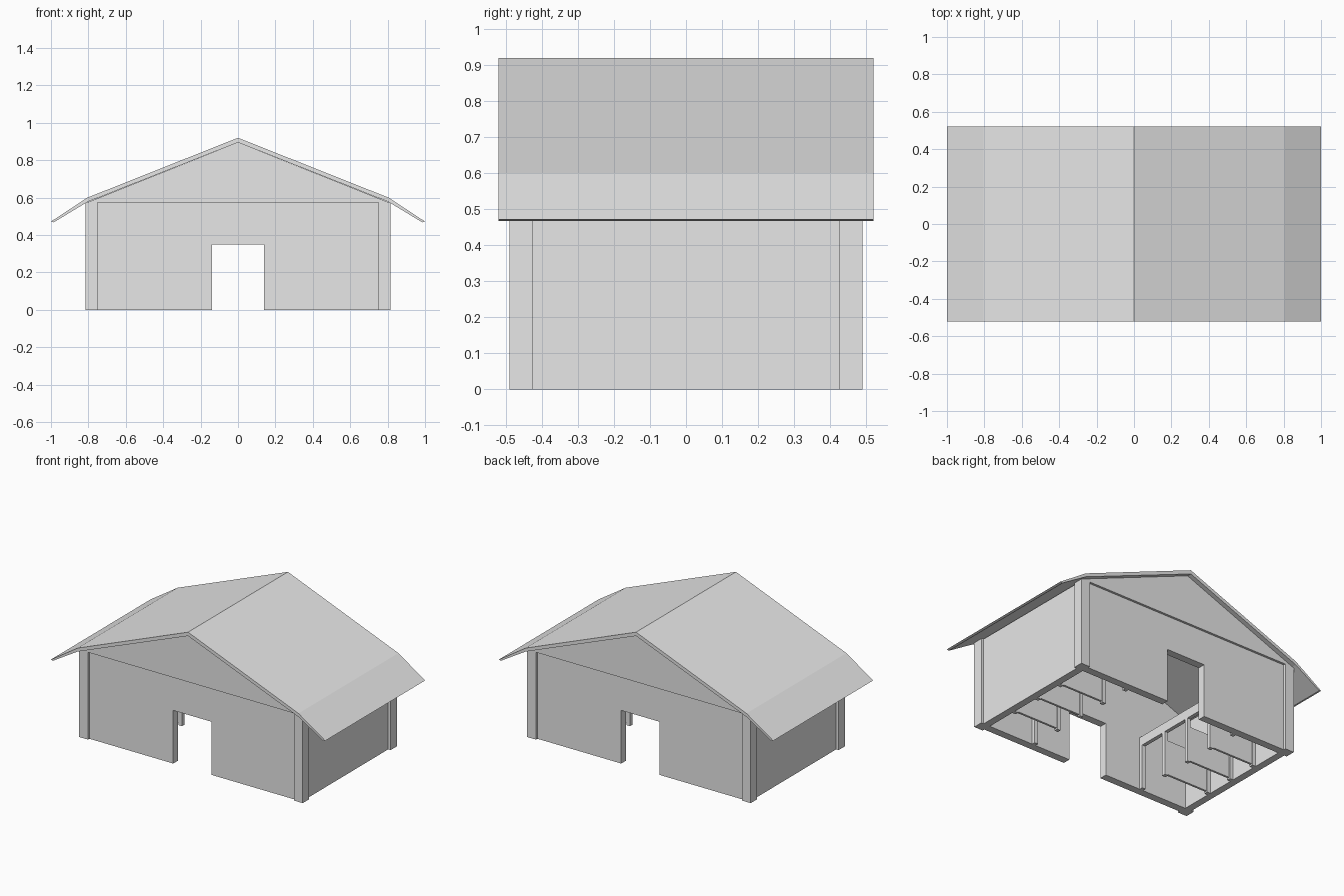
import bpy
import bmesh

cube = bpy.data.objects.get("Cube")
if cube:
    bpy.data.objects.remove(cube, do_unlink=True)

grey = bpy.data.materials.new("plain_grey")
grey.use_nodes = True
grey.diffuse_color = (0.8, 0.8, 0.8, 1)
grey.node_tree.nodes["Principled BSDF"].inputs["Base Color"].default_value = (0.8, 0.8, 0.8, 1)


def extrude_profile(name, points, y0, y1):
    """Closed x-z outline extruded along y."""
    bm = bmesh.new()
    face = bm.faces.new([bm.verts.new((x, y0, z)) for x, z in points])
    grown = bmesh.ops.extrude_face_region(bm, geom=[face])["geom"]
    moved = [v for v in grown if isinstance(v, bmesh.types.BMVert)]
    bmesh.ops.translate(bm, verts=moved, vec=(0, y1 - y0, 0))
    bmesh.ops.recalc_face_normals(bm, faces=bm.faces)
    mesh = bpy.data.meshes.new(name)
    bm.to_mesh(mesh)
    bm.free()
    mesh.materials.append(grey)
    obj = bpy.data.objects.new(name, mesh)
    bpy.context.collection.objects.link(obj)
    return obj


def box(name, x, y, z):
    """Box from (low, high) ranges; ranges may be given reversed."""
    (x0, x1), (y0, y1), (z0, z1) = sorted(x), sorted(y), sorted(z)
    return extrude_profile(name, [(x0, z0), (x1, z0), (x1, z1), (x0, z1)], y0, y1)


def mirrored(half):
    """Complete a right-hand outline with its reflection in x = 0."""
    return half + [(-x, z) for x, z in reversed(half) if x > 0]


EAVE = 0.575
DOOR_X, DOOR_Z = 0.14, 0.35
POST_IN, POST_OUT_X = 0.75, 0.815
POST_IN_Y, POST_OUT_Y = 0.425, 0.49
AISLE = 0.40

# Roof: two pitches each side, thinning at the eaves
top = [(-1, 0.472), (-0.805, 0.60), (0, 0.92), (0.805, 0.60), (1, 0.472)]
under = [(0.985, 0.468), (0.805, 0.577), (0, 0.895), (-0.805, 0.577), (-0.985, 0.468)]
extrude_profile("roof", top + under, -0.52, 0.52)

# End walls with doorways, and the gables above them
wall_half = [(DOOR_X, DOOR_Z), (DOOR_X, 0), (POST_IN, 0), (POST_IN, EAVE)]
gable = [(-0.805, EAVE), (0.805, EAVE), (0, 0.895)]
for side, label in ((-1, "front"), (1, "back")):
    extrude_profile(label + "_wall", mirrored(wall_half), side * POST_IN_Y, side * 0.475)
    extrude_profile(label + "_gable", gable, side * POST_IN_Y, side * POST_OUT_Y)

for s, label in ((1, "left"), (-1, "right")):
    # Side walls and corner posts
    box(label + "_wall", (s * POST_IN, s * 0.797), (-POST_IN_Y, POST_IN_Y), (0, EAVE))
    for e, end in ((-1, "front"), (1, "back")):
        box(f"{label}_{end}_corner_post", (s * POST_IN, s * POST_OUT_X),
            (e * POST_IN_Y, e * POST_OUT_Y), (0, EAVE))

    # Beam along the aisle, with posts under it
    box(label + "_aisle_beam", (s * AISLE, s * (AISLE + 0.025)),
        (-POST_IN_Y, POST_IN_Y), (0.29, DOOR_Z))
    for i in range(5):
        y = (i - 2) * 0.207
        box(f"{label}_aisle_post_{i + 1}", (s * AISLE, s * (AISLE + 0.025)),
            (y - 0.0125, y + 0.0125), (0, 0.29))

        # Stall partitions and their wall posts
        if 0 < i < 4:
            box(f"{label}_stall_partition_{i}", (s * (AISLE + 0.025), s * 0.725),
                (y - 0.007, y + 0.007), (0.01, 0.24))
            box(f"{label}_wall_post_{i}", (s * 0.725, s * POST_IN),
                (y - 0.0125, y + 0.0125), (0, 0.29))
